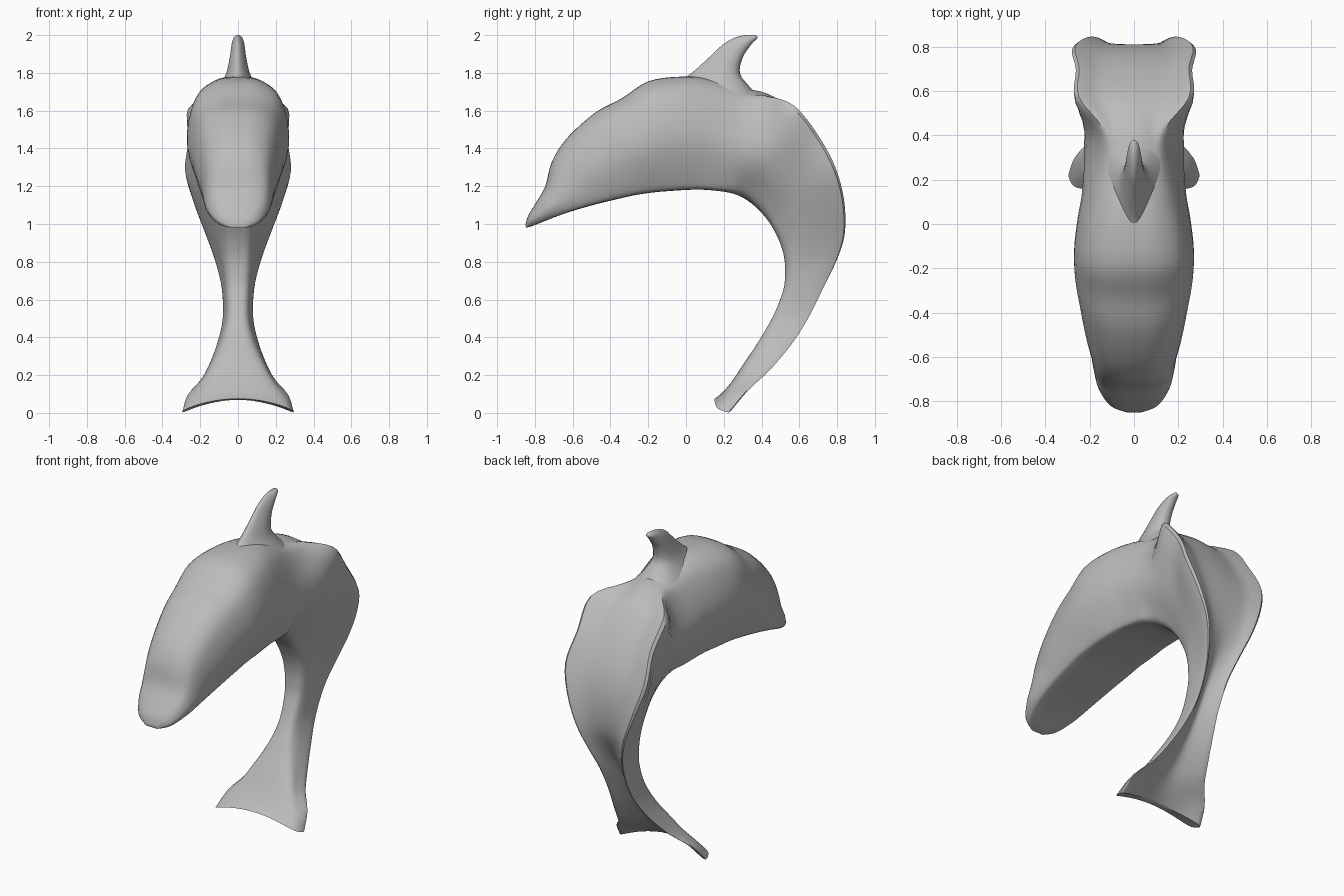
import bpy, bmesh


def lerp(a, b, k):
    return a + (b - a) * k


def spline(pts, n, closed=False):
    """Catmull-Rom through equal-length tuples, n steps per span."""
    out, m = [], len(pts)
    for i in range(m if closed else m - 1):
        if closed:
            q = [pts[(i + j) % m] for j in (-1, 0, 1, 2)]
        else:
            q = [pts[min(max(i + j, 0), m - 1)] for j in (-1, 0, 1, 2)]
        for s in range(n):
            t = s / n
            out.append(tuple(0.5 * (2 * b + (c - a) * t + (2 * a - 5 * b + 4 * c - d) * t * t
                                    + (3 * b - a - 3 * c + d) * t ** 3)
                             for a, b, c, d in zip(*q)))
    if not closed:
        out.append(tuple(pts[-1]))
    return out


def loft(name, rings, mat):
    bm = bmesh.new()
    vr = [[bm.verts.new(p) for p in r] for r in rings]
    n = len(vr[0])
    h = n // 2
    for a, b in zip(vr, vr[1:]):
        for i in range(n):
            j = (i + 1) % n
            bm.faces.new((a[i], a[j], b[j], b[i]))
    # end caps: each side is a strip joining the front edge to the back edge
    for r in (vr[0], vr[-1]):
        for side in (r[:h + 1], [r[-i % n] for i in range(h + 1)]):
            for i in range(h // 2):
                quad = [side[i], side[i + 1], side[h - 1 - i], side[h - i]]
                bm.faces.new(list(dict.fromkeys(quad)))
    bmesh.ops.recalc_face_normals(bm, faces=bm.faces[:])
    me = bpy.data.meshes.new(name)
    bm.to_mesh(me)
    bm.free()
    me.materials.append(mat)
    ob = bpy.data.objects.new(name, me)
    bpy.context.collection.objects.link(ob)
    bpy.context.view_layer.objects.active = ob
    ob.select_set(True)
    bpy.ops.object.shade_smooth_by_angle(angle=0.8)
    ob.select_set(False)


grey = bpy.data.materials.new("plain grey")
grey.diffuse_color = (0.5, 0.5, 0.5, 1)

# Body spine, nose to flukes: back line (y, z) and belly line (y, z)
path = [
    (-0.85, 0.995, -0.845, 0.98), (-0.835, 1.045, -0.80, 0.995), (-0.79, 1.12, -0.70, 1.035),
    (-0.745, 1.20, -0.60, 1.07), (-0.71, 1.33, -0.48, 1.105), (-0.63, 1.455, -0.38, 1.13),
    (-0.48, 1.59, -0.27, 1.155), (-0.34, 1.665, -0.17, 1.17), (-0.20, 1.755, -0.05, 1.18),
    (-0.03, 1.78, 0.06, 1.185), (0.12, 1.77, 0.15, 1.18), (0.30, 1.72, 0.24, 1.165),
    (0.43, 1.69, 0.31, 1.135), (0.57, 1.62, 0.38, 1.08), (0.70, 1.46, 0.44, 1.01),
    (0.79, 1.29, 0.48, 0.94), (0.835, 1.12, 0.505, 0.88), (0.84, 0.95, 0.52, 0.82),
    (0.80, 0.81, 0.525, 0.75), (0.73, 0.66, 0.515, 0.65), (0.65, 0.50, 0.46, 0.51),
    (0.56, 0.36, 0.385, 0.38), (0.45, 0.23, 0.305, 0.26), (0.38, 0.17, 0.245, 0.17),
    (0.31, 0.12, 0.19, 0.105), (0.235, 0.06, 0.15, 0.075)]

# Half widths at the belly, the middle and the upper edge
widths = [
    (0.04, 0.04, 0.03), (0.10, 0.11, 0.085), (0.145, 0.16, 0.13), (0.165, 0.18, 0.15),
    (0.18, 0.195, 0.16), (0.19, 0.22, 0.175), (0.20, 0.245, 0.20), (0.20, 0.265, 0.22),
    (0.20, 0.27, 0.23), (0.19, 0.255, 0.21), (0.18, 0.235, 0.18), (0.17, 0.225, 0.15),
    (0.15, 0.225, 0.155), (0.13, 0.215, 0.265), (0.11, 0.19, 0.262), (0.10, 0.17, 0.28),
    (0.09, 0.145, 0.235), (0.08, 0.115, 0.172), (0.07, 0.09, 0.122), (0.06, 0.075, 0.085),
    (0.055, 0.07, 0.08), (0.08, 0.10, 0.11), (0.13, 0.15, 0.16), (0.17, 0.195, 0.20),
    (0.22, 0.255, 0.26), (0.25, 0.285, 0.285)]

# Hollow of the rear face, starting behind the fin
hollow = [0] * 13 + [0.03, 0.04, 0.05, 0.08, 0.14, 0.25, 0.38, 0.45, 0.5, 0.55, 0.55, 0.55, 0.6]
flat = [0] * 11 + [0.2, 0.7] + [1] * 13          # 0 = round back, 1 = flat back with rims
sag = [0] * 23 + [0.01, 0.03, 0.055]             # fluke tips droop

stations = [p + w + (h, f, s) for p, w, h, f, s in zip(path, widths, hollow, flat, sag)]
rings = []
for oy, oz, iy, iz, wb, wm, wu, c, k, sg in spline(stations, 4):
    half = [(0, 0), (lerp(0.75, 0.6, k) * wb, 0.02 * k), (wb, lerp(0.07, 0.14, k)), (wm, 0.45),
            (wu, lerp(0.82, 0.98, k)), (wu * 0.56, 0.97 - 0.5 * c), (0, 1 - c)]
    full = half + [(-x, t) for x, t in half[-2:0:-1]]
    rings.append([(x, lerp(iy, oy, t), max(0, lerp(iz, oz, t) - sg * (x / 0.285) ** 2))
                  for x, t in spline(full, 4, True)])
loft("body", rings, grey)

# Dorsal fin with a flared foot: height, front y, rear y, half width
fin = [(1.66, -0.16, 0.40, 0.15), (1.74, -0.06, 0.325, 0.095), (1.80, 0.03, 0.285, 0.062),
       (1.88, 0.12, 0.30, 0.044), (1.95, 0.195, 0.345, 0.034), (1.985, 0.255, 0.378, 0.024),
       (2.0, 0.31, 0.37, 0.010)]
rings = []
for z, f, r, w in spline(fin, 4):
    half = [(0, 0), (0.6, 0.2), (1, 0.6), (0.75, 0.9), (0, 1)]
    full = half + [(-x, t) for x, t in half[-2:0:-1]]
    rings.append([(x * w, lerp(f, r, t), min(z, 2.0)) for x, t in spline(full, 3, True)])
loft("dorsal_fin", rings, grey)
